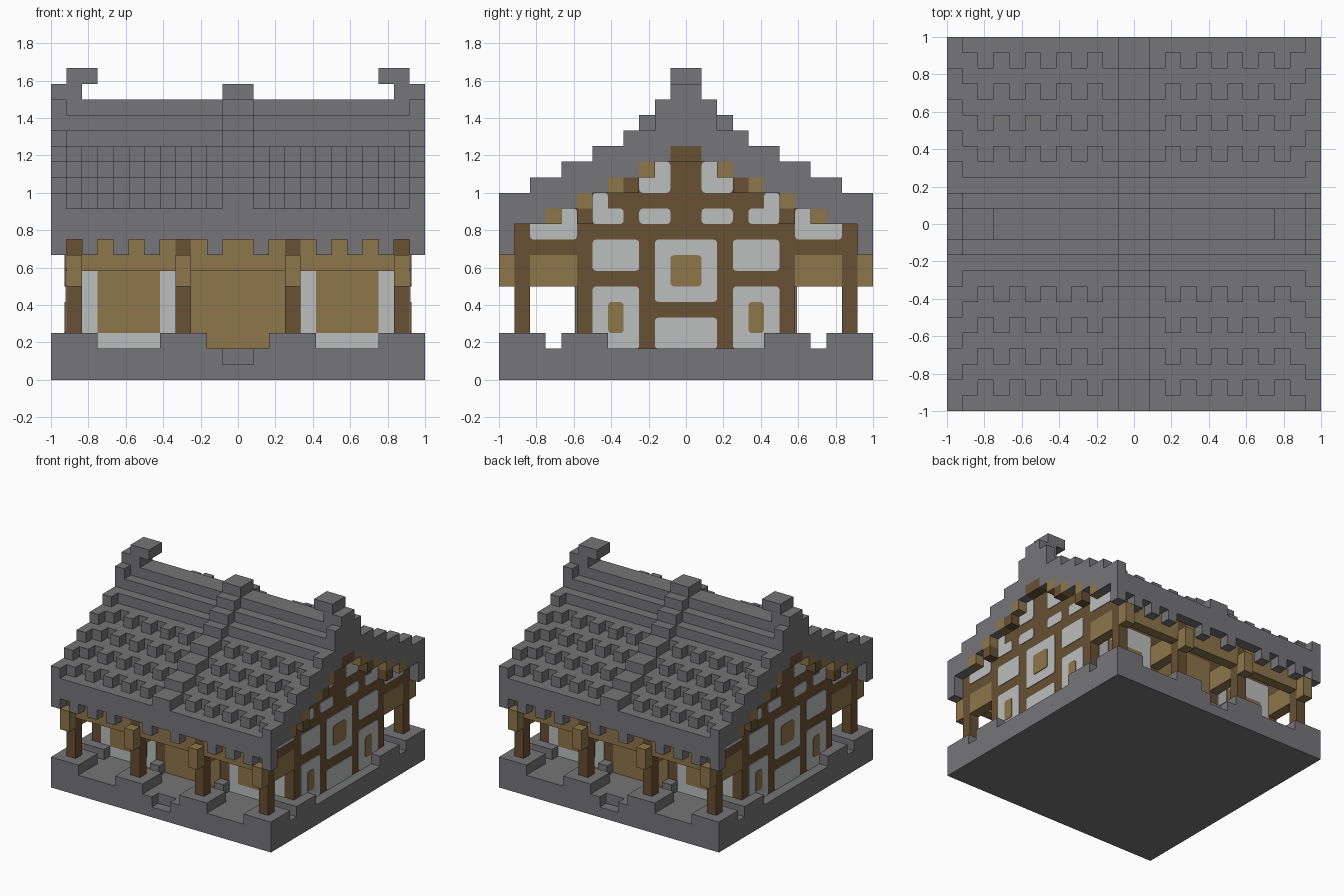
import bpy, bmesh
from mathutils import Vector, Matrix

U = 1 / 12  # one block
if "Cube" in bpy.data.objects:
    bpy.data.objects.remove(bpy.data.objects["Cube"])


def material(name, *rgb):
    m = bpy.data.materials.new(name)
    m.use_nodes = True
    m.diffuse_color = (*rgb, 1)
    m.node_tree.nodes["Principled BSDF"].inputs["Base Color"].default_value = (*rgb, 1)
    return m


STONE = material("grey stone", 0.18, 0.176, 0.184)
TAN = material("light wood", 0.27, 0.18, 0.07)
DARK = material("dark wood", 0.136, 0.082, 0.033)
PLASTER = material("pale plaster", 0.5, 0.52, 0.51)


def mirrored(x, y):
    """All distinct copies of an x range and a y range across both axes."""
    flip = lambda r: (-r[1], -r[0])
    return {(a, b) for a in (x, flip(x)) for b in (y, flip(y))}


def build(name, mat, blocks, round_axis=None):
    """Join blocks ((x range), (y range), (z range)), mirrored on x and y."""
    bm = bmesh.new()
    for x, y, z in blocks:
        for mx, my in mirrored(x, y):
            lo, hi = (Vector(c) for c in zip(mx, my, z))
            size = hi - lo
            mat4 = Matrix.Translation((lo + hi) / 2 * U) @ Matrix.Diagonal((*(size * U), 1))
            verts = bmesh.ops.create_cube(bm, size=1, matrix=mat4)["verts"]
            if round_axis is not None:
                edges = {e for v in verts for e in v.link_edges}
                along = [e for e in edges
                         if abs((e.verts[0].co - e.verts[1].co)[round_axis]) > 1e-5]
                bmesh.ops.bevel(bm, geom=along, offset=0.02, segments=3,
                                profile=0.5, affect='EDGES')
    mesh = bpy.data.meshes.new(name)
    bm.to_mesh(mesh)
    bm.free()
    mesh.materials.append(mat)
    ob = bpy.data.objects.new(name, mesh)
    bpy.context.collection.objects.link(ob)
    return ob


def cell(i):
    return (i, i + 1)


# Roof section by distance from the ridge, in blocks
UNDER = [15, 14, 14, 13, 13, 12, 12, 11, 11, 10, 10, 8]
RAKE = [19, 18, 16, 16, 15, 15, 14, 14, 13, 13, 12, 12]
SHINGLE = [18, 17, 16, 15, 14, 14, 13, 13, 12, 12, 11, 11]

# Stone base with a notched step and raised pads
build("base", STONE, [((-12, 12), (-11, 11), (0, 2)), ((-12, 12), (11, 12), (0, 1)),
                      ((1, 12), (11, 12), (1, 2))])
build("post_pads", STONE, [((9, 12), (9, 12), (2, 3)), ((2, 5), (9, 12), (2, 3)),
                           ((9, 12), (5, 8), (2, 3)), ((3, 4), (7, 8), (2, 3))])

# Timber house body, stepped under the roof
build("house_body", DARK,
      [((-11, 11), (-7, 7), (2, 12))]
      + [((-11, 11), (-i - 1, i + 1), (12, UNDER[i])) for i in range(5)])
build("gable_wings", DARK, [((10, 11), cell(i), (8, UNDER[i])) for i in range(7, 10)])

# Porch posts, braces and eave beams
build("porch_posts", DARK, [(cell(p), (10, 11), (3, 10)) for p in (3, 10)])
build("porch_braces", TAN, [(cell(p), r, (6, 8)) for p in (3, 10)
                            for r in ((7, 10), (11, 12))])
build("eave_beams", TAN, [((-3, 3), (10, 11), (7, 10)), ((4, 10), (10, 11), (7, 10))])

# Purlin ends and their brackets under the gables
build("purlin_ends", TAN, [((11, 12), cell(i), cell(UNDER[i] - 1)) for i in (2, 4, 6, 8)])
build("purlin_brackets", DARK, [((11, 12), cell(6), cell(10)), ((11, 12), cell(3), cell(12)),
                                ((11, 12), (-1, 1), (14, 15))])

# Painted panels: thin plates on the gable walls
T = 0.06
side_panels = [(3, 6, 2, 6), (3, 6, 7, 9), (4, 6, 10, 11), (5, 6, 10, 12), (1, 3, 10, 11),
               (7, 10, 9, 11), (1, 3, 12, 14), (-2, 2, 2, 4), (-2, 2, 5, 9)]
side_windows = [(4, 5, 3, 5), (-1, 1, 6, 8)]
build("gable_panels", PLASTER,
      [((11 - T, 11 + T), (a, b), (c, d)) for a, b, c, d in side_panels], 0)
build("gable_windows", TAN,
      [((11, 11 + 2 * T), (a, b), (c, d)) for a, b, c, d in side_windows], 0)

# Front and back wall panels, windows and doors
build("porch_wall_panels", PLASTER, [((4, 10), (7 - T, 7 + T), (2, 9))])
build("porch_windows", TAN, [((5, 9), (7, 7 + 2 * T), (3, 7))])
build("doors", TAN, [((-3, 3), (7 - T, 7 + T), (2, 9))])

# Roof: stepped slopes, shingle teeth, raised bands and ridge horns
build("roof_slopes", STONE,
      [((-11, 11), cell(i), (max(UNDER[i], 9) if i == 11 else UNDER[i], SHINGLE[i]))
       for i in range(12)])
build("shingle_teeth", STONE,
      [(cell(x), cell(i), cell(SHINGLE[i])) for i in range(4, 12, 2) for x in range(2, 11, 2)])
build("eave_teeth", STONE, [(cell(x), cell(11), cell(8)) for x in (1, 5, 7, 9)])
build("gable_rakes", STONE, [((11, 12), cell(i), (UNDER[i], RAKE[i])) for i in range(12)])
build("centre_band", STONE,
      [((-1, 1), cell(i), (SHINGLE[i], 17 if i == 2 else RAKE[i])) for i in range(12)])
build("ridge_horns", STONE, [((10, 12), (-1, 1), (18, 19)), ((9, 11), (-1, 1), (19, 20))])
